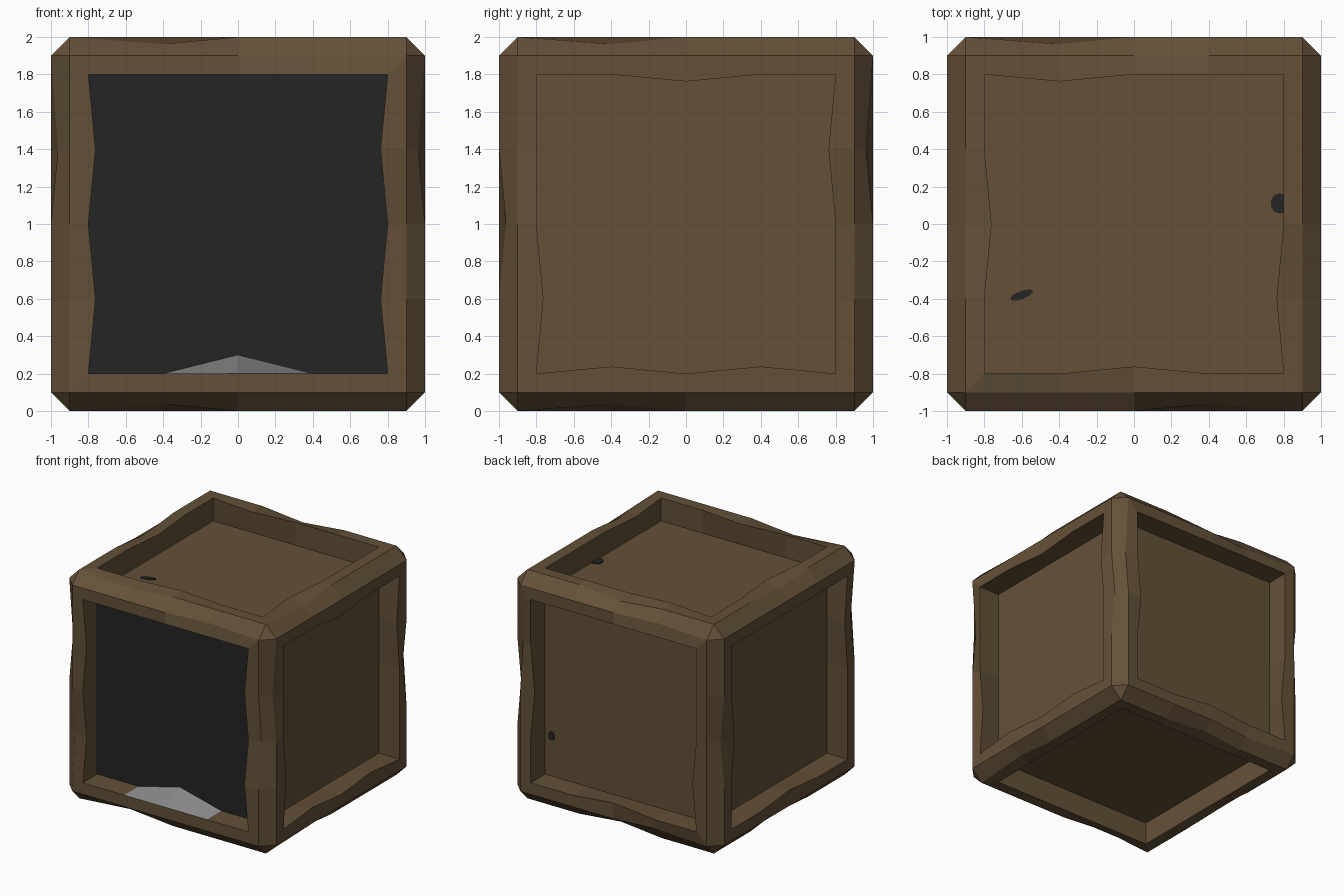
import bpy, bmesh, math
from mathutils import Vector

if "Cube" in bpy.data.objects:
    bpy.data.objects.remove(bpy.data.objects["Cube"])


def material(name, rgb):
    m = bpy.data.materials.new(name)
    m.diffuse_color = (*rgb, 1)
    m.use_nodes = True
    m.node_tree.nodes["Principled BSDF"].inputs["Base Color"].default_value = m.diffuse_color
    return m


WOOD = material("brown wood", (0.127, 0.081, 0.039))
BLACK = material("black", (0.0178, 0.0178, 0.0178))
GREY = material("grey", (0.26, 0.26, 0.26))


def finish(name, bm, mats):
    bmesh.ops.recalc_face_normals(bm, faces=bm.faces)
    me = bpy.data.meshes.new(name)
    bm.to_mesh(me)
    bm.free()
    for m in mats:
        me.materials.append(m)
    ob = bpy.data.objects.new(name, me)
    ob.location.z = 1
    bpy.context.collection.objects.link(ob)
    return ob


# Hand-hewn dents: frame points pushed towards the middle along one axis
DENTS = {
    0: [(-1, -.9, .4), (-1, .9, 0), (1, -.9, .4), (1, .9, 0),
        (-.8, -1, .4), (-.8, -1, -.4), (.8, -1, .4), (.8, -1, -.4),
        (-.8, 0, 1), (.8, -.4, 1), (.8, 1, 0), (-.8, 1, -.4)],
    1: [(.9, -1, 0), (-.9, -1, -.4), (.9, 1, .4), (-.4, 1, .9),
        (-.4, 1, -.9), (.4, -1, .9), (1, .8, .4), (1, -.8, -.4),
        (-.4, .8, 1), (0, -.8, 1), (-1, .8, 0), (-1, -.8, .4)],
    2: [(-.4, -.9, 1), (0, .9, 1), (.9, -.4, 1), (-.9, 0, 1),
        (-.4, -.9, -1), (0, .9, -1), (.9, -.4, -1), (-.9, 0, -1),
        (1, 0, .8), (1, -.4, -.8), (1, .4, -.8), (0, 1, -.8), (-1, 0, -.8)],
}

# Frame: twelve chamfered beams with mitred ends, sharing their corner points
bm = bmesh.new()
verts = {}


def vert(p):
    key = tuple(round(v, 2) + 0.0 for v in p)
    if key not in verts:
        verts[key] = bm.verts.new(key)
    return verts[key]


PROFILE = [(1, .8), (1, .9), (.9, 1), (.8, 1), (.8, .8)]
SIGNS = (-1, 1)
for axis in range(3):
    b, c = (axis + 1) % 3, (axis + 2) % 3
    for sb in SIGNS:
        for sc in SIGNS:
            rows = []
            for u, v in PROFILE:
                end = min(u, v, .9)
                row = []
                for t in (-end, -.4, 0, .4, end):
                    p = [0, 0, 0]
                    p[axis], p[b], p[c] = t, u * sb, v * sc
                    row.append(vert(p))
                rows.append(row)
            for j in range(5):
                r, s = rows[j], rows[(j + 1) % 5]
                for i in range(4):
                    bm.faces.new((r[i], r[i + 1], s[i + 1], s[i]))
# corner chamfers
for x in SIGNS:
    for y in SIGNS:
        for z in SIGNS:
            bm.faces.new((vert((x, .9 * y, .9 * z)), vert((.9 * x, y, .9 * z)),
                          vert((.9 * x, .9 * y, z))))
bmesh.ops.recalc_face_normals(bm, faces=bm.faces)
# grey patch on the ledge below the front opening
for f in bm.faces:
    if all(abs(v.co.z + .8) < .01 and v.co.y < -.79 and abs(v.co.x) < .41 for v in f.verts):
        f.material_index = 1
for axis, points in DENTS.items():
    for p in points:
        v = vert(p)
        v.co[axis] -= math.copysign(.038, v.co[axis])
vert((0, -.8, -.8)).co.z += .1
finish("crate_frame", bm, [WOOD, GREY])

# Six recessed panels, black at the front
NAMES = {(0, -1): "left_panel", (0, 1): "right_panel", (1, -1): "front_panel",
         (1, 1): "back_panel", (2, -1): "bottom_panel", (2, 1): "top_panel"}
for (axis, s), name in NAMES.items():
    bm = bmesh.new()
    loop = []
    for u, v in ((-.8, -.8), (.8, -.8), (.8, .8), (-.8, .8)):
        p = [0, 0, 0]
        p[axis], p[(axis + 1) % 3], p[(axis + 2) % 3] = .8 * s, u, v
        loop.append(bm.verts.new(p))
    f = bm.faces.new(loop)
    f.normal_update()
    if f.normal[axis] * s < 0:
        f.normal_flip()
    me = bpy.data.meshes.new(name)
    bm.to_mesh(me)
    bm.free()
    me.materials.append(BLACK if name == "front_panel" else WOOD)
    ob = bpy.data.objects.new(name, me)
    ob.location.z = 1
    bpy.context.collection.objects.link(ob)


# Small dark spots as thin plates on the panels
def spot(name, loc, rx, ry, turn, upright=False):
    bm = bmesh.new()
    bmesh.ops.create_cone(bm, cap_ends=True, segments=10, radius1=1, radius2=1, depth=.008)
    bmesh.ops.scale(bm, vec=(rx, ry, 1), verts=bm.verts)
    ob = finish(name, bm, [BLACK])
    ob.location = loc
    ob.rotation_euler = (math.pi / 2 if upright else 0, 0, turn)


spot("top_spot_right", (.78, .11, 1.803), .05, .055, 0)
spot("top_spot_left", (-.6, -.38, 1.803), .065, .022, .35)
spot("back_spot", (.74, .803, .55), .03, .04, 0, True)
